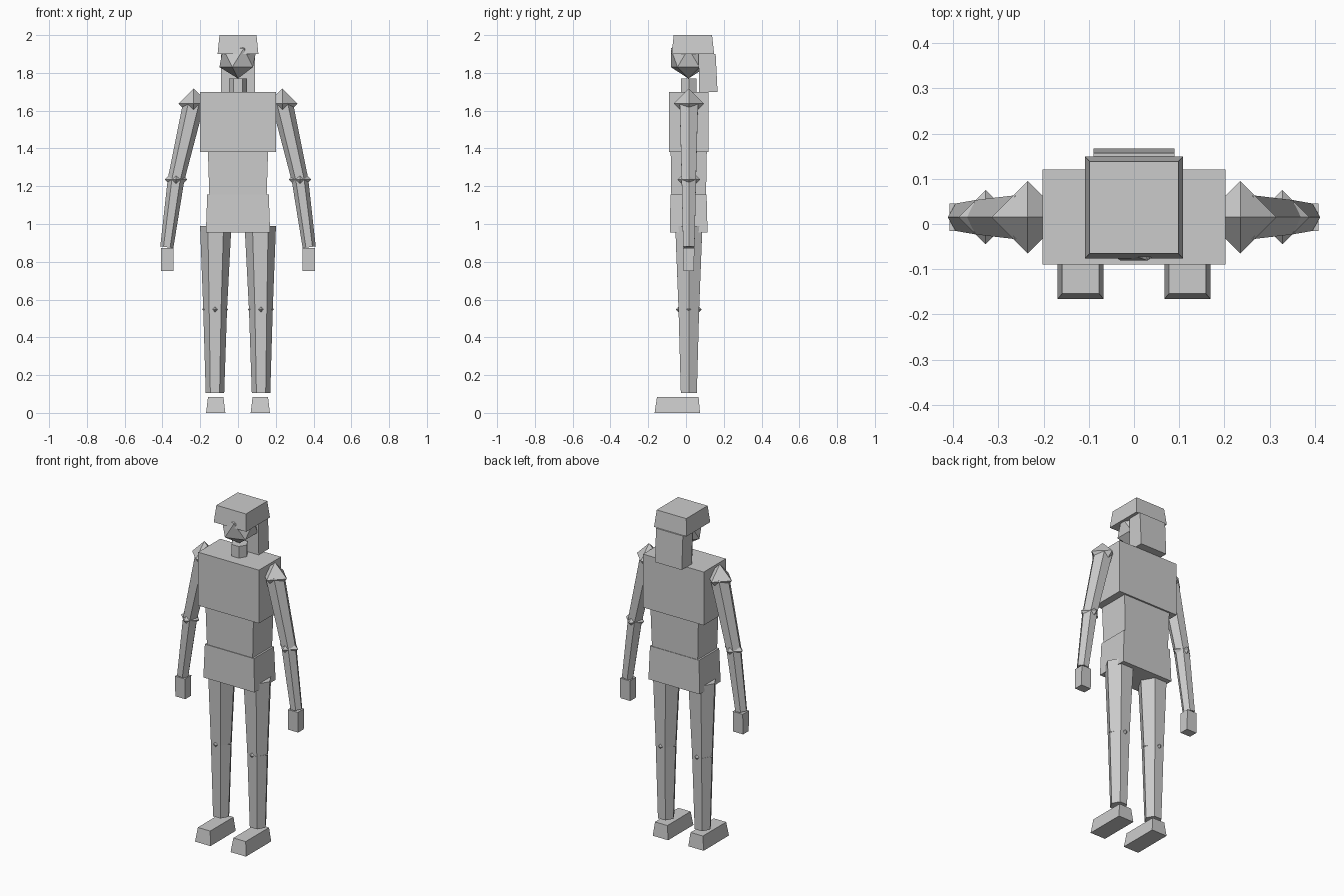
import bpy
import bmesh
from math import cos, sin, pi
from mathutils import Vector

cube = bpy.data.objects.get("Cube")
if cube:
    bpy.data.objects.remove(cube, do_unlink=True)

grey = bpy.data.materials.new("plain_grey")
grey.use_nodes = True
COLOUR = (0.6, 0.6, 0.6, 1)
grey.diffuse_color = COLOUR
grey.node_tree.nodes["Principled BSDF"].inputs["Base Color"].default_value = COLOUR

MID_Y = 0.015


def finish(name, bm):
    bmesh.ops.recalc_face_normals(bm, faces=bm.faces)
    mesh = bpy.data.meshes.new(name)
    bm.to_mesh(mesh)
    bm.free()
    mesh.materials.append(grey)
    obj = bpy.data.objects.new(name, mesh)
    bpy.context.collection.objects.link(obj)
    return obj


def loft(name, rings):
    """Join closed rings of points with flat sides and cap both ends."""
    bm = bmesh.new()
    loops = [[bm.verts.new(p) for p in ring] for ring in rings]
    n = len(loops[0])
    for low, high in zip(loops, loops[1:]):
        for i in range(n):
            j = (i + 1) % n
            bm.faces.new((low[i], low[j], high[j], high[i]))
    bm.faces.new(loops[0])
    bm.faces.new(loops[-1])
    return finish(name, bm)


def block(name, *levels):
    """Stack of rectangles, each (z, centre x, half width, y front, y back)."""
    rings = []
    for z, x, w, front, back in levels:
        rings.append([(x - w, front, z), (x + w, front, z),
                      (x + w, back, z), (x - w, back, z)])
    return loft(name, rings)


def limb(name, start, end, r_start, r_end):
    """Tapered six-sided tube, square to its own axis."""
    a, b = Vector(start), Vector(end)
    v = Vector((0, 1, 0))
    u = (b - a).cross(v).normalized()
    rings = [[c + u * r * cos(k * pi / 3) + v * r * sin(k * pi / 3)
              for k in range(6)] for c, r in ((a, r_start), (b, r_end))]
    return loft(name, rings)


def joint(name, centre, radius):
    """Eight-faced ball with its points on the axes."""
    bm = bmesh.new()
    bmesh.ops.create_uvsphere(bm, u_segments=4, v_segments=2, radius=radius)
    obj = finish(name, bm)
    obj.location = centre
    return obj


# Trunk
block("chest", (1.38, 0, 0.202, -0.09, 0.12), (1.70, 0, 0.202, -0.09, 0.12))
block("abdomen", (1.155, 0, 0.152, -0.078, 0.106), (1.38, 0, 0.159, -0.081, 0.11))
block("pelvis", (0.955, 0, 0.17, -0.086, 0.114), (1.155, 0, 0.163, -0.082, 0.109))

# Neck and head
limb("neck", (0, MID_Y, 1.70), (0, MID_Y, 1.77), 0.048, 0.048)
bm = bmesh.new()
bmesh.ops.create_icosphere(bm, subdivisions=1, radius=0.11)
head = finish("head", bm)
head.location = (0, MID_Y - 0.002, 1.88)

# Hair at the back and the cap on top
block("hair", (1.70, 0, 0.089, 0.07, 0.167), (1.90, 0, 0.089, 0.066, 0.157))
block("cap", (1.90, 0, 0.108, -0.076, 0.149), (2.0, 0, 0.098, -0.065, 0.138))

# Arms and legs
for side, s in (("left", 1), ("right", -1)):
    shoulder = (s * 0.235, MID_Y, 1.637)
    elbow = (s * 0.328, MID_Y, 1.235)
    wrist = (s * 0.377, MID_Y, 0.877)
    joint(side + "_shoulder", shoulder, 0.08)
    limb(side + "_upper_arm", shoulder, elbow, 0.056, 0.044)
    joint(side + "_elbow", elbow, 0.06)
    limb(side + "_forearm", elbow, wrist, 0.044, 0.035)
    block(side + "_hand", (0.75, s * 0.375, 0.033, -0.012, 0.041),
          (0.872, s * 0.375, 0.033, -0.015, 0.045))

    hip = (s * 0.118, MID_Y, 0.99)
    knee = (s * 0.121, MID_Y, 0.548)
    ankle = (s * 0.122, MID_Y, 0.105)
    limb(side + "_thigh", hip, knee, 0.083, 0.063)
    joint(side + "_knee", knee, 0.069)
    limb(side + "_shin", knee, ankle, 0.063, 0.049)
    block(side + "_foot", (0, s * 0.118, 0.051, -0.166, 0.074),
          (0.083, s * 0.118, 0.041, -0.154, 0.067))
